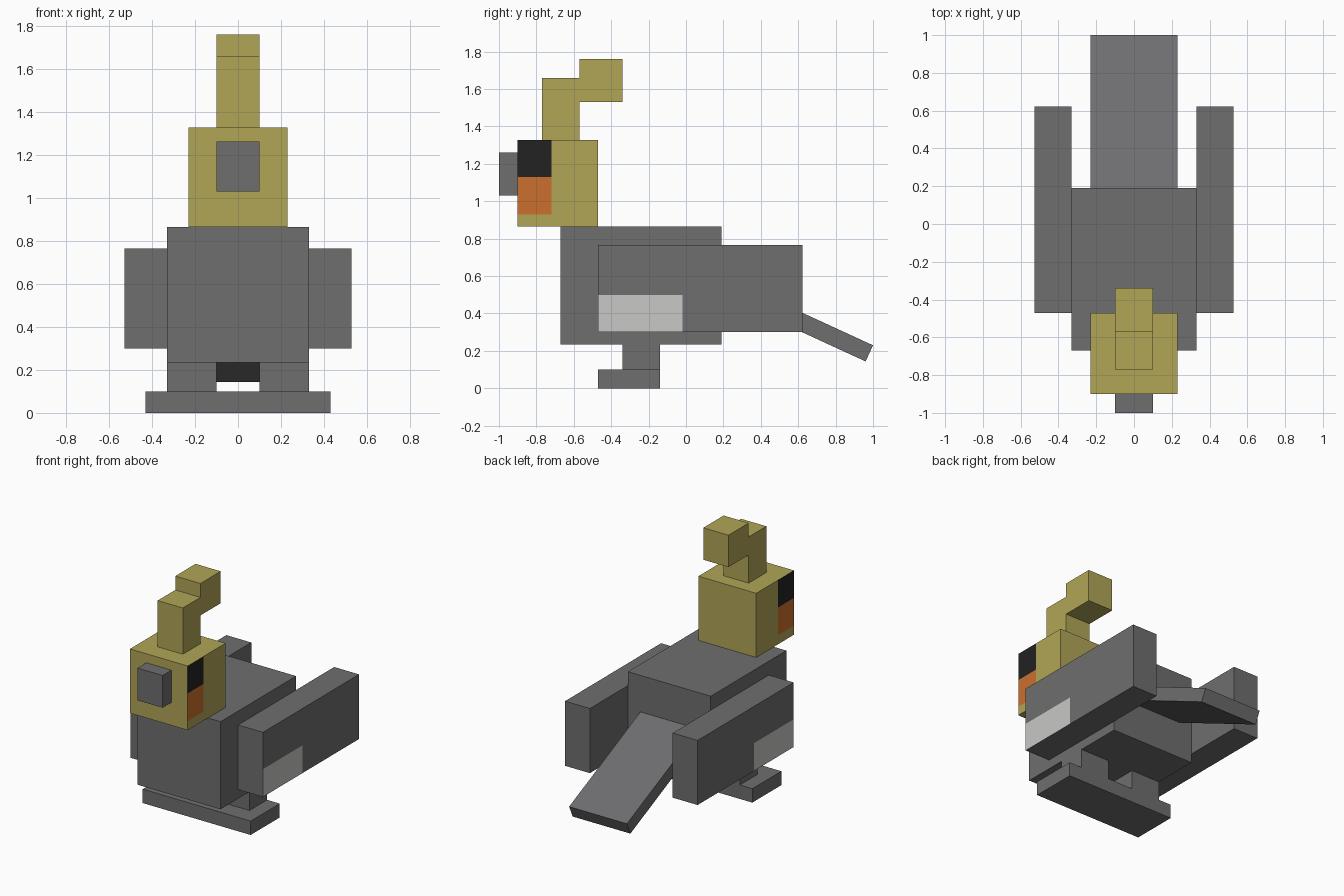
import bpy
import bmesh
from math import radians
from mathutils import Matrix, Vector

if "Cube" in bpy.data.objects:
    bpy.data.objects.remove(bpy.data.objects["Cube"], do_unlink=True)


def material(name, *srgb):
    linear = [((c / 255 + 0.055) / 1.055) ** 2.4 for c in srgb]
    mat = bpy.data.materials.new(name)
    mat.use_nodes = True
    mat.diffuse_color = (*linear, 1)
    mat.node_tree.nodes["Principled BSDF"].inputs["Base Color"].default_value = (*linear, 1)
    return mat


grey = material("feather grey", 110, 110, 112)
yellow = material("head yellow", 177, 166, 87)
black = material("eye black", 34, 34, 34)
orange = material("cheek orange", 204, 112, 46)
white = material("wing patch white", 200, 200, 198)


def box(name, x, y, z, mats, cuts=(), rule=None):
    """Box from axis ranges; cuts are (axis, position), rule gives a face's material."""
    low, high = (Vector(p) for p in zip(x, y, z))
    bm = bmesh.new()
    place = Matrix.Translation((low + high) / 2) @ Matrix.Diagonal((*(high - low), 1))
    bmesh.ops.create_cube(bm, size=1, matrix=place)
    for axis, position in cuts:
        normal = Vector((0, 0, 0))
        normal[axis] = 1
        bmesh.ops.bisect_plane(bm, geom=bm.verts[:] + bm.edges[:] + bm.faces[:],
                               plane_co=normal * position, plane_no=normal)
    bm.normal_update()
    if rule:
        for face in bm.faces:
            face.material_index = rule(face.calc_center_median(), face.normal)
    mesh = bpy.data.meshes.new(name)
    bm.to_mesh(mesh)
    bm.free()
    for mat in mats:
        mesh.materials.append(mat)
    obj = bpy.data.objects.new(name, mesh)
    bpy.context.collection.objects.link(obj)
    return obj


def head_colour(c, n):
    # Eye above cheek on the front strip of both sides
    if abs(n.x) < 0.5 or c.y > -0.72 or c.z < 0.93:
        return 0
    return 1 if c.z > 1.13 else 2


def wing_colour(c, n):
    # Pale patch on the lower front of the outer side
    return int(n.x * c.x > 0.1 and c.y < -0.02 and c.z < 0.5)


# Body and head
box("body", (-0.33, 0.33), (-0.67, 0.19), (0.235, 0.865), [grey])
box("head", (-0.23, 0.23), (-0.9, -0.47), (0.865, 1.327), [yellow, black, orange],
    [(1, -0.72), (2, 0.93), (2, 1.13)], head_colour)
box("beak", (-0.1, 0.1), (-1, -0.9), (1.03, 1.262), [grey])

# Crest
box("crest_stem", (-0.1, 0.1), (-0.77, -0.57), (1.327, 1.66), [yellow])
box("crest_tip", (-0.1, 0.1), (-0.57, -0.34), (1.53, 1.76), [yellow])

# Wings and legs
for side, s in (("left", 1), ("right", -1)):
    box(side + "_wing", sorted((s * 0.33, s * 0.528)), (-0.47, 0.622), (0.3, 0.765),
        [grey, white], [(1, -0.02), (2, 0.5)], wing_colour)
    box(side + "_leg", sorted((s * 0.1, s * 0.33)), (-0.34, -0.14), (0.1, 0.235), [grey])

# Joined feet
box("feet", (-0.43, 0.43), (-0.47, -0.14), (0, 0.1), [grey])

# Tail slopes down from inside the body, pivoting on its upper rear edge
tail = box("tail", (-0.23, 0.23), (-0.935, 0), (-0.095, 0), [grey])
tail.location = (0, 1, 0.23)
tail.rotation_euler.x = radians(-24.7)
